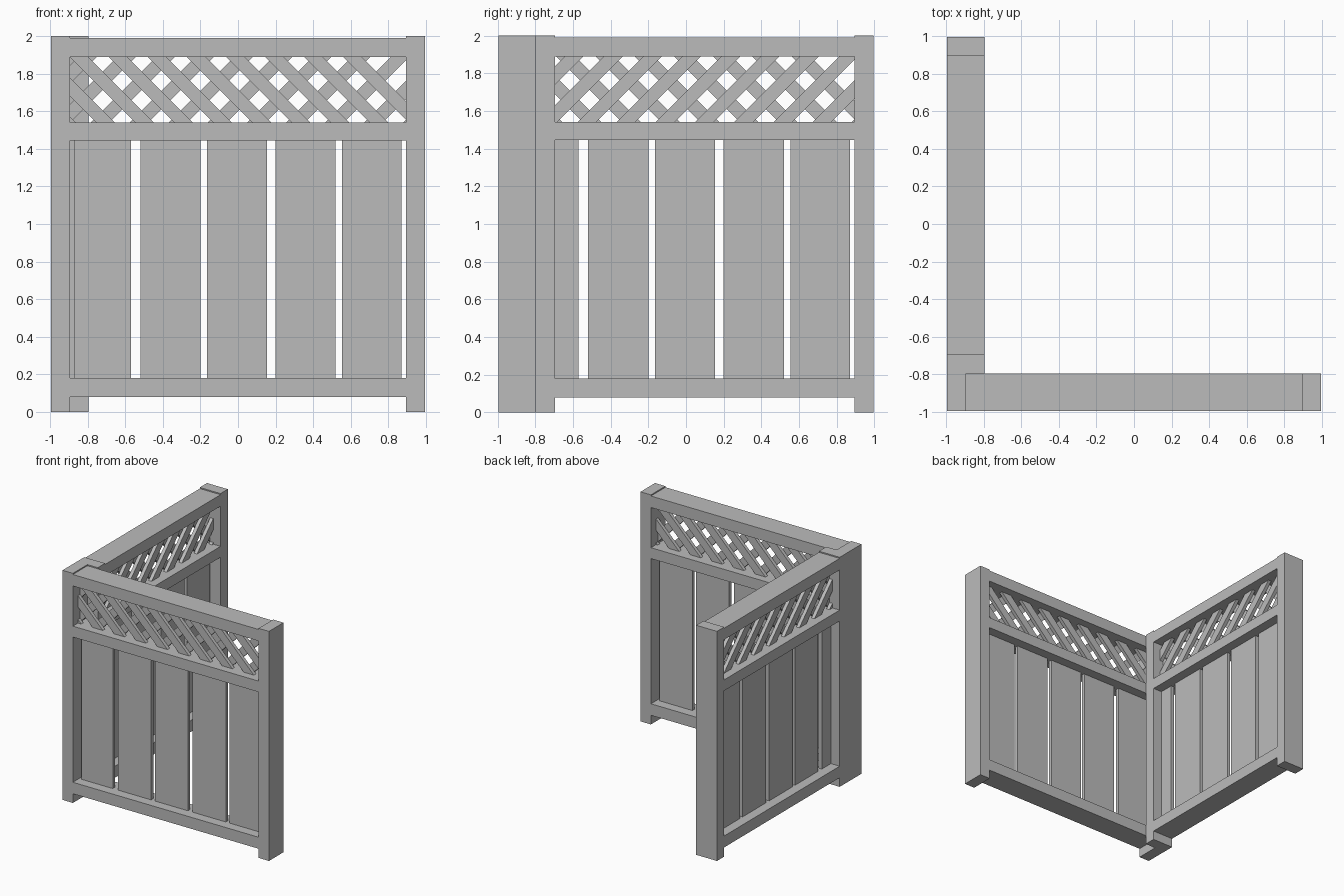
import bpy, bmesh
from mathutils import Matrix, Vector

cube = bpy.data.objects.get("Cube")
if cube:
    bpy.data.objects.remove(cube, do_unlink=True)

grey = bpy.data.materials.new("plain_grey")
grey.use_nodes = True
grey.diffuse_color = (0.5, 0.5, 0.5, 1)
grey.node_tree.nodes["Principled BSDF"].inputs["Base Color"].default_value = (0.5, 0.5, 0.5, 1)

HALF = 0.1                       # half the frame depth
INNER = 0.895                    # inside face of the posts
LOW, HIGH = 1.54, 1.89           # lattice opening
PITCH, SLAT_W, SLAT_T = 0.208, 0.07, 0.03


def front_place(u, d, z):        # along the panel, depth, height
    return Vector((u, -0.895 + d, z))


def side_place(u, d, z):
    return Vector((-0.895 + d, u, z))


def finish(name, bm, place):
    for v in bm.verts:
        v.co = place(*v.co)
    bmesh.ops.recalc_face_normals(bm, faces=bm.faces)
    mesh = bpy.data.meshes.new(name)
    bm.to_mesh(mesh)
    bm.free()
    mesh.materials.append(grey)
    bpy.context.collection.objects.link(bpy.data.objects.new(name, mesh))


def add_box(bm, u, d, z):
    size = Matrix.Diagonal((u[1] - u[0], d[1] - d[0], z[1] - z[0], 1))
    mid = Matrix.Translation((sum(u) / 2, sum(d) / 2, sum(z) / 2))
    bmesh.ops.create_cube(bm, size=1, matrix=mid @ size)


def box(name, place, u, d, z):
    bm = bmesh.new()
    add_box(bm, u, d, z)
    finish(name, bm, place)


def lattice_layer(name, place, start, lean, depth):
    """Parallel 45 degree slats trimmed to the opening."""
    bm = bmesh.new()
    half_w = SLAT_W / 2 ** 0.5   # half the horizontal width of a slat
    rise = HIGH - LOW
    for i in range(-6, 7):
        u = i * PITCH - 0.304 - lean * 0.015
        base = [(u - half_w, LOW), (u + half_w, LOW),
                (u + half_w + lean * rise, HIGH), (u - half_w + lean * rise, HIGH)]
        if max(p[0] for p in base) < start or min(p[0] for p in base) > INNER:
            continue
        face = bm.faces.new([bm.verts.new((p[0], depth, p[1])) for p in base])
        out = bmesh.ops.extrude_face_region(bm, geom=[face])["geom"]
        bmesh.ops.translate(bm, vec=(0, SLAT_T, 0),
                            verts=[g for g in out if isinstance(g, bmesh.types.BMVert)])
    # trim at both posts and close the cut ends
    for limit, direction in ((start, -1), (INNER, 1)):
        cut = bmesh.ops.bisect_plane(
            bm, geom=bm.verts[:] + bm.edges[:] + bm.faces[:], plane_co=(limit, 0, 0),
            plane_no=(direction, 0, 0), clear_outer=True)["geom_cut"]
        edges = [g for g in cut if isinstance(g, bmesh.types.BMEdge)]
        bmesh.ops.holes_fill(bm, edges=edges)
    finish(name, bm, place)


BOARDS = ((-0.87, -0.57), (-0.52, -0.2), (-0.165, 0.155), (0.2, 0.52), (0.555, 0.87))


def panel(label, place, end, lean):
    start = end + 0.1
    depth = (-HALF, HALF)
    # posts
    box(label + "_near_post", place, (end, start), depth, (0, 2))
    box(label + "_far_post", place, (INNER, 0.995), depth, (0, 2))
    # rails
    for part, z in (("bottom_rail", (0.08, 0.18)), ("middle_rail", (1.445, LOW)),
                    ("top_rail", (HIGH, 1.99))):
        box(f"{label}_{part}", place, (start, INNER), depth, z)
    # upright boards
    bm = bmesh.new()
    for a, b in BOARDS:
        add_box(bm, (max(a, start), b), (-0.015, 0.015), (0.18, 1.445))
    finish(label + "_boards", bm, place)
    # crossed lattice
    lattice_layer(label + "_lattice_outer", place, start, lean, -SLAT_T)
    lattice_layer(label + "_lattice_inner", place, start, -lean, 0)


panel("front", front_place, -0.995, -1)
panel("side", side_place, -0.795, -1)
